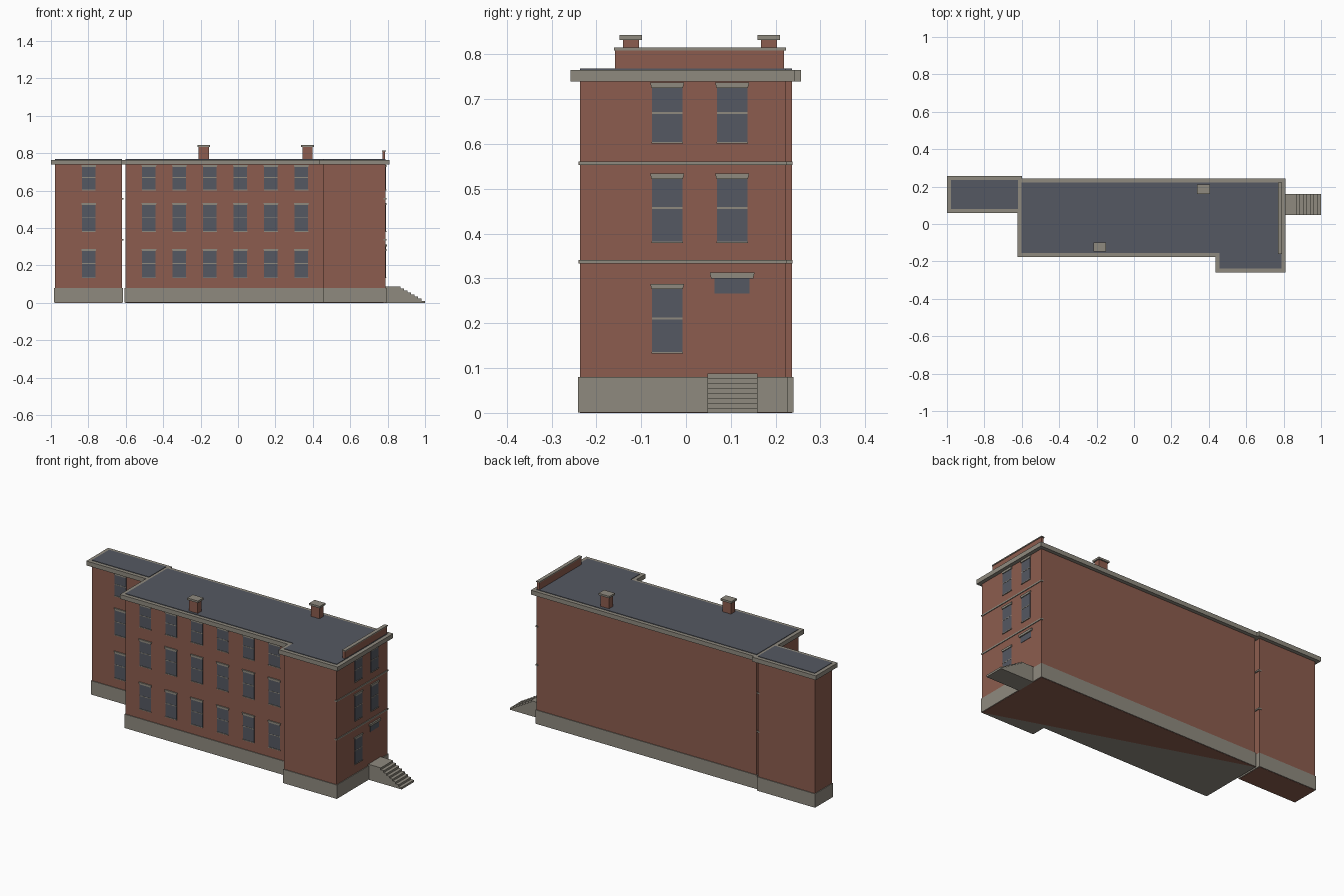
import bpy, bmesh

cube = bpy.data.objects.get("Cube")
if cube:
    bpy.data.objects.remove(cube, do_unlink=True)


def material(name, rgb):
    m = bpy.data.materials.new(name)
    m.use_nodes = True
    m.diffuse_color = (*rgb, 1)
    m.node_tree.nodes["Principled BSDF"].inputs["Base Color"].default_value = (*rgb, 1)
    return m


BRICK = material("red brick", (0.262, 0.108, 0.077))
STONE = material("grey stone", (0.275, 0.255, 0.212))
SLATE = material("dark slate", (0.09, 0.098, 0.122))


def add_prism(bm, bottom, offset, mat=0):
    """Extrude a closed outline along an offset vector."""
    face = bm.faces.new([bm.verts.new(p) for p in bottom])
    face.material_index = mat
    geo = bmesh.ops.extrude_face_region(bm, geom=[face], use_keep_orig=True)["geom"]
    new = [v for v in geo if isinstance(v, bmesh.types.BMVert)]
    bmesh.ops.translate(bm, verts=new, vec=offset)
    for v in new:
        for f in v.link_faces:
            f.material_index = mat


def finish(name, bm, mats):
    bmesh.ops.recalc_face_normals(bm, faces=bm.faces)
    mesh = bpy.data.meshes.new(name)
    bm.to_mesh(mesh)
    bm.free()
    for m in mats:
        mesh.materials.append(m)
    obj = bpy.data.objects.new(name, mesh)
    bpy.context.collection.objects.link(obj)
    return obj


def slab(name, outline, z0, z1, mat):
    bm = bmesh.new()
    add_prism(bm, [(x, y, z0) for x, y in outline], (0, 0, z1 - z0))
    return finish(name, bm, [mat])


def rect(x0, x1, y0, y1, o=0.0):
    return [(x0 - o, y0 - o), (x1 + o, y0 - o), (x1 + o, y1 + o), (x0 - o, y1 + o)]


# Footprints, each widened by o
WEST, EAST, BACK, FRONT, BAY_FRONT, BAY_X = -0.602, 0.789, 0.222, -0.155, -0.237, 0.458


def main_plan(o=0.0):
    return [(WEST - o, FRONT - o), (BAY_X - o, FRONT - o), (BAY_X - o, BAY_FRONT - o),
            (EAST + o, BAY_FRONT - o), (EAST + o, BACK + o), (WEST - o, BACK + o)]


def wing_plan(o=0.0):
    return rect(-0.979, -0.619, 0.081, 0.236, o)


# Stacked building bodies
for part, plan in (("main", main_plan), ("wing", wing_plan)):
    slab(part + "_base", plan(0.004), 0.001, 0.08, STONE)
    slab(part + "_walls", plan(), 0.08, 0.745, BRICK)
    slab(part + "_cornice", plan(0.021), 0.74, 0.765, STONE)
    slab(part + "_roof", plan(), 0.76, 0.768, SLATE)

# Brick undersides
slab("wing_underside", wing_plan(), 0, 0.002, BRICK)
slab("main_underside", [(EAST, BAY_FRONT), (EAST, BACK), (WEST, BACK)], 0, 0.002, BRICK)

# String courses on the east faces
for level, z in (("lower", 0.333), ("upper", 0.553)):
    slab(level + "_main_course", rect(EAST - 0.01, EAST + 0.004, BAY_FRONT - 0.003, BACK + 0.003),
         z, z + 0.008, STONE)
    slab(level + "_wing_course", rect(-0.63, -0.613, 0.081, 0.238), z, z + 0.008, STONE)


# Windows: u runs along the wall, d points out of it
def on_front(wall):
    return lambda u, d, z: (u, wall - d, z)


def on_east(wall):
    return lambda u, d, z: (wall + d, u, z)


def wall_plate(bm, place, u, w_low, w_high, z0, z1, depth, mat):
    shape = ((-w_low, z0), (w_low, z0), (w_high, z1), (-w_high, z1))
    start, end = place(0, -0.004, 0), place(0, depth, 0)
    add_prism(bm, [place(u + du, -0.004, z) for du, z in shape],
              [b - a for a, b in zip(start, end)], mat)


def window(name, place, u, z0, z1, w=0.034):
    bm = bmesh.new()
    wall_plate(bm, place, u, w, w, z0, z1 - 0.008, 0.002, 0)
    mid = (z0 + z1) / 2
    wall_plate(bm, place, u, w, w, mid - 0.002, mid + 0.002, 0.003, 1)
    wall_plate(bm, place, u, w + 0.001, w + 0.001, z0 - 0.001, z0 + 0.003, 0.005, 1)
    wall_plate(bm, place, u, w + 0.001, w + 0.004, z1 - 0.012, z1, 0.006, 1)
    finish(name, bm, [SLATE, STONE])


ROWS = (("ground", 0.133, 0.288), ("middle", 0.38, 0.534), ("top", 0.602, 0.737))
for floor, z0, z1 in ROWS:
    for i in range(6):
        window(f"{floor}_front_window_{i + 1}", on_front(FRONT), -0.476 + 0.163 * i, z0, z1, 0.036)
    window(floor + "_wing_window", on_front(0.081), -0.798, z0, z1, 0.036)
    window(floor + "_east_window_1", on_east(EAST), -0.042, z0, z1)
    if floor != "ground":
        window(floor + "_east_window_2", on_east(EAST), 0.103, z0, z1)

# Entrance transom and lintel
bm = bmesh.new()
wall_plate(bm, on_east(EAST), 0.103, 0.039, 0.039, 0.266, 0.302, 0.002, 0)
wall_plate(bm, on_east(EAST), 0.103, 0.047, 0.05, 0.3, 0.313, 0.008, 1)
finish("entrance_transom", bm, [SLATE, STONE])

# Entrance steps as one stepped side profile
STEPS, TOP, LANDING = 8, 0.088, 0.868
run, rise = (1.0 - LANDING) / (STEPS - 1), TOP / STEPS
profile = [(EAST, 0), (EAST, TOP), (LANDING, TOP)]
for i in range(1, STEPS):
    x, z = LANDING + run * (i - 1), TOP - rise * i
    profile += [(x, z), (x + run, z)]
profile.append((1.0, 0))
bm = bmesh.new()
add_prism(bm, [(x, 0.048, z) for x, z in profile], (0, 0.112, 0))
finish("entrance_steps", bm, [STONE])

# Parapet on the east end
slab("parapet", rect(0.772, 0.787, -0.158, 0.219), 0.76, 0.81, BRICK)
slab("parapet_cap", rect(0.769, 0.79, -0.161, 0.223), 0.809, 0.815, STONE)

# Chimneys
for side, x, y in (("front", -0.183, -0.123), ("back", 0.371, 0.185)):
    slab(side + "_chimney", rect(x - 0.027, x + 0.027, y - 0.018, y + 0.018), 0.76, 0.833, BRICK)
    slab(side + "_chimney_cap", rect(x - 0.034, x + 0.034, y - 0.025, y + 0.025), 0.832, 0.843, STONE)
